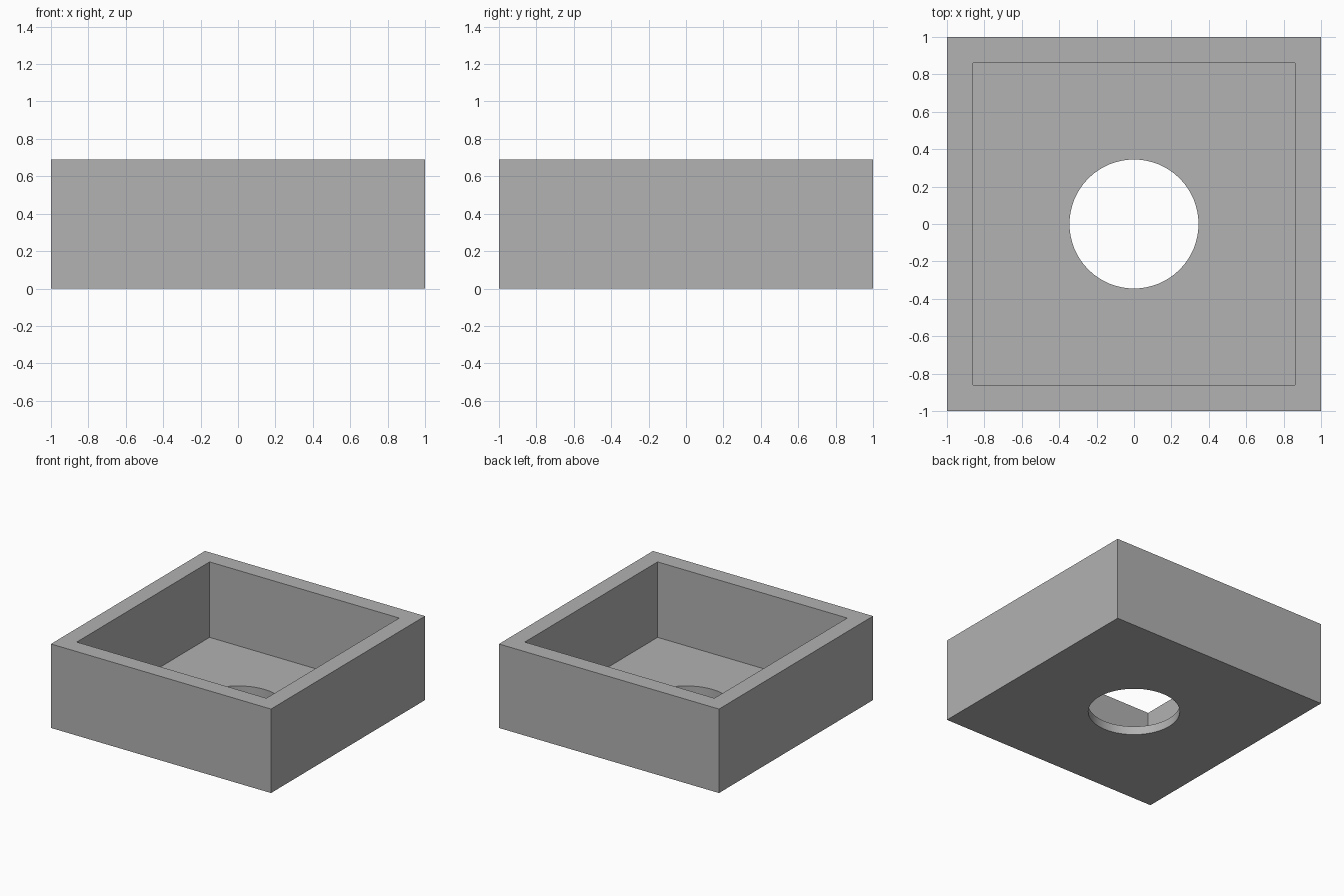
import bpy

HEIGHT = 0.69
FLOOR = 0.07
INNER = 1.724      # inside width of the tray
HOLE_RADIUS = 0.345

if "Cube" in bpy.data.objects:
    bpy.data.objects.remove(bpy.data.objects["Cube"], do_unlink=True)

# Plain grey material
grey = bpy.data.materials.new("plain_grey")
grey.use_nodes = True
colour = (0.445, 0.445, 0.445, 1)
grey.diffuse_color = colour
grey.node_tree.nodes["Principled BSDF"].inputs["Base Color"].default_value = colour


def box(name, width, bottom, top):
    bpy.ops.mesh.primitive_cube_add(size=1, location=(0, 0, (bottom + top) / 2))
    obj = bpy.context.object
    obj.name = name
    obj.scale = (width, width, top - bottom)
    bpy.ops.object.transform_apply(location=True, rotation=False, scale=True)
    return obj


def cut(target, cutter):
    cutter.hide_render = True
    mod = target.modifiers.new(cutter.name, 'BOOLEAN')
    mod.operation = 'DIFFERENCE'
    mod.solver = 'EXACT'
    mod.object = cutter
    bpy.context.view_layer.objects.active = target
    bpy.ops.object.modifier_apply(modifier=mod.name)
    bpy.data.objects.remove(cutter, do_unlink=True)


# Open square tray
tray = box("square_tray", 2, 0, HEIGHT)
cut(tray, box("cavity_cutter", INNER, FLOOR, HEIGHT + 0.2))

# Round hole through the floor
bpy.ops.mesh.primitive_cylinder_add(vertices=64, radius=HOLE_RADIUS, depth=0.5)
hole = bpy.context.object
hole.name = "hole_cutter"
cut(tray, hole)

# Material and smooth hole wall with sharp edges
tray.data.materials.clear()
tray.data.materials.append(grey)
bpy.ops.object.select_all(action='DESELECT')
tray.select_set(True)
bpy.context.view_layer.objects.active = tray
bpy.ops.object.shade_smooth_by_angle()
